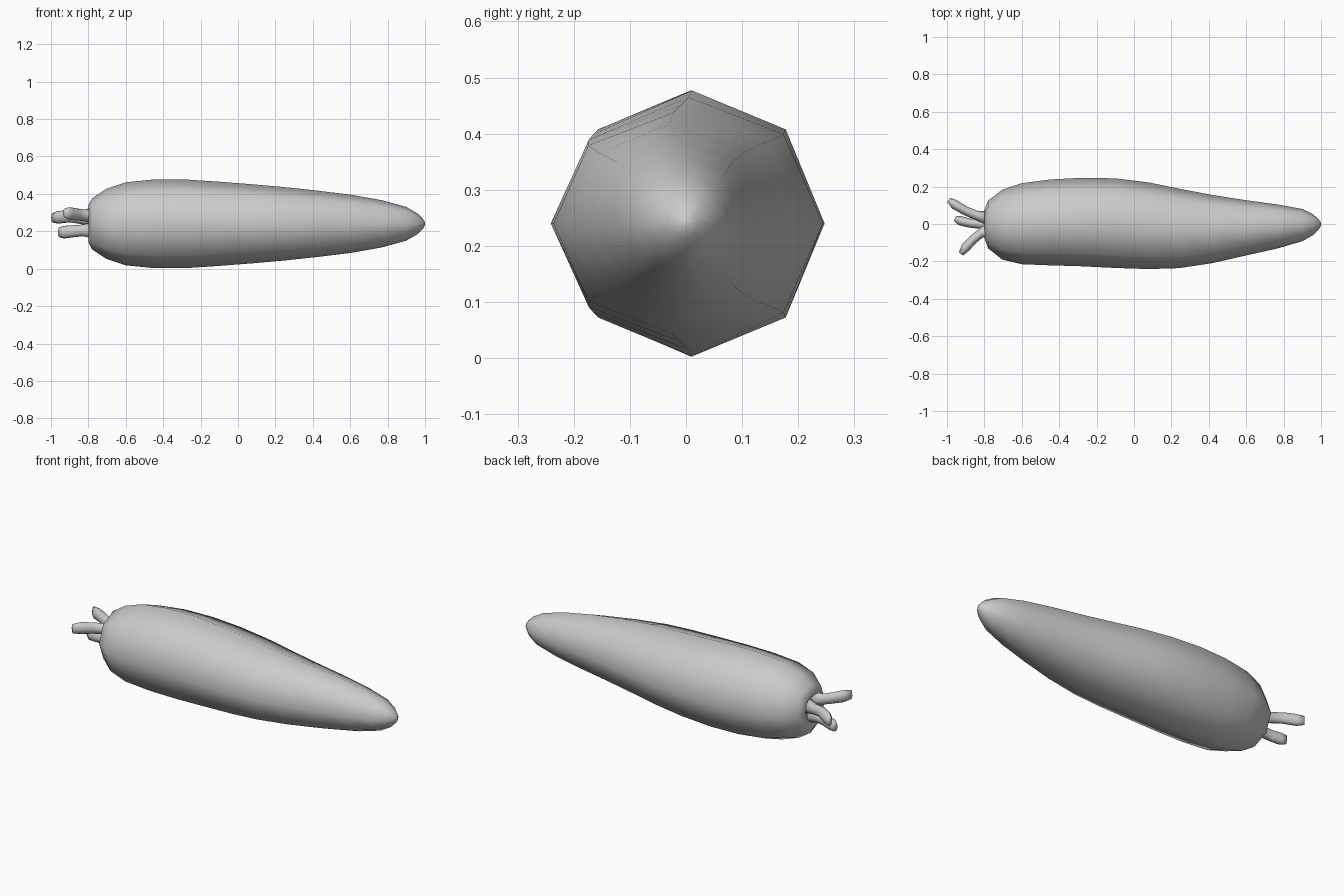
import bpy, bmesh, math
from mathutils import Vector

if "Cube" in bpy.data.objects:
    bpy.data.objects.remove(bpy.data.objects["Cube"])


def loft(name, rings):
    """Skin a list of equally sized point rings, closing both ends."""
    bm = bmesh.new()
    loops = [[bm.verts.new(p) for p in ring] for ring in rings]
    n = len(loops[0])
    for a, b in zip(loops, loops[1:]):
        for i in range(n):
            j = (i + 1) % n
            bm.faces.new((a[i], a[j], b[j], b[i]))
    for end in (loops[0], loops[-1]):
        c = bm.verts.new(sum((v.co for v in end), Vector()) / n)
        for i in range(n):
            bm.faces.new((end[i], end[(i + 1) % n], c))
    bmesh.ops.recalc_face_normals(bm, faces=bm.faces)
    mesh = bpy.data.meshes.new(name)
    bm.to_mesh(mesh)
    bm.free()
    mesh.polygons.foreach_set("use_smooth", [True] * len(mesh.polygons))
    obj = bpy.data.objects.new(name, mesh)
    bpy.context.collection.objects.link(obj)
    return obj


def ring(centre, side, ry, rz, n=8):
    up = Vector((0, 0, 1))
    return [centre + side * (ry * math.cos(t)) + up * (rz * math.sin(t))
            for t in (2 * math.pi * i / n for i in range(n))]


# Root body: x, y min, y max, vertical radius
Z = 0.24
body = [
    (-0.785, -0.05, 0.05, 0.06), (-0.80, -0.075, 0.075, 0.10),
    (-0.78, -0.13, 0.125, 0.137), (-0.705, -0.19, 0.183, 0.187),
    (-0.60, -0.215, 0.218, 0.222), (-0.45, -0.221, 0.238, 0.237),
    (-0.28, -0.226, 0.247, 0.237), (-0.10, -0.235, 0.244, 0.225),
    (0.08, -0.241, 0.222, 0.211), (0.24, -0.236, 0.189, 0.197),
    (0.42, -0.209, 0.155, 0.178), (0.60, -0.168, 0.127, 0.156),
    (0.77, -0.13, 0.104, 0.126), (0.90, -0.092, 0.08, 0.09),
    (0.96, -0.058, 0.05, 0.055), (0.99, -0.027, 0.022, 0.025),
    (1.0, -0.008, 0.006, 0.007),
]
Y = Vector((0, 1, 0))
loft("carrot_root", [ring(Vector((x, (a + b) / 2, Z)), Y, (b - a) / 2, r)
                     for x, a, b, r in body])


# Cut leaf stalks at the crown: paths of (x, y, z)
stalks = {
    "stalk_back": [(-0.77, 0.03, 0.27), (-0.84, 0.045, 0.27), (-0.90, 0.07, 0.28),
                   (-0.96, 0.105, 0.275), (-0.99, 0.13, 0.272)],
    "stalk_middle": [(-0.77, 0.0, 0.205), (-0.83, 0.0, 0.205), (-0.88, 0.005, 0.20),
                     (-0.93, 0.018, 0.195), (-0.957, 0.03, 0.195)],
    "stalk_front": [(-0.77, -0.03, 0.285), (-0.82, -0.05, 0.285), (-0.86, -0.083, 0.29),
                    (-0.90, -0.125, 0.295), (-0.925, -0.16, 0.298)],
}
widths = [0.04, 0.025, 0.024, 0.025, 0.014]
heights = [0.045, 0.031, 0.032, 0.034, 0.026]
for name, path in stalks.items():
    pts = [Vector(p) for p in path]
    rings = []
    for i, p in enumerate(pts):
        d = pts[min(i + 1, 4)] - pts[max(i - 1, 0)]
        side = Vector((-d.y, d.x, 0)).normalized()
        rings.append(ring(p, side, widths[i], heights[i]))
    loft(name, rings)
